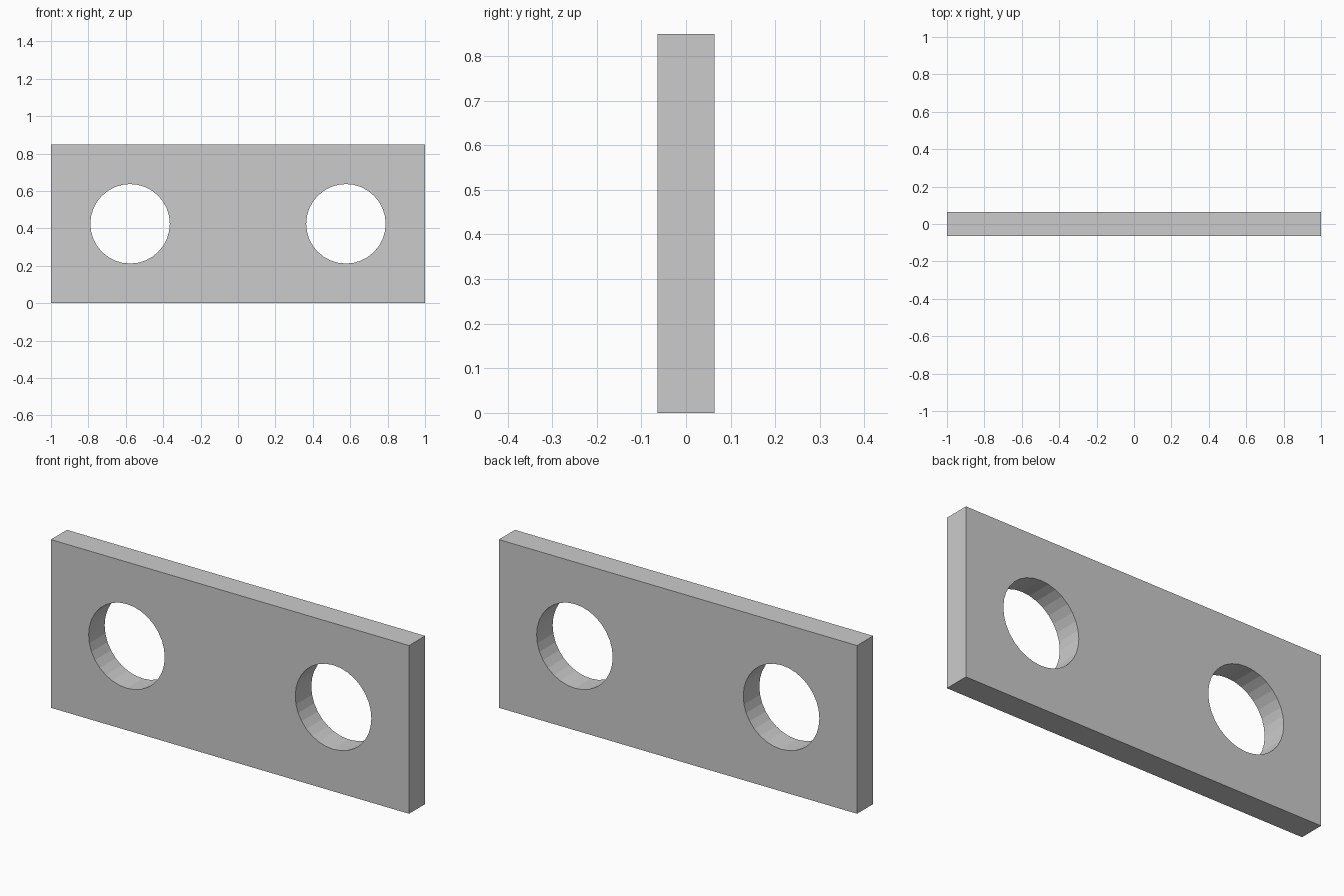
import bpy
import math

if "Cube" in bpy.data.objects:
    bpy.data.objects.remove(bpy.data.objects["Cube"])

LENGTH, THICK, HEIGHT = 2.0, 0.128, 0.849
HOLE_X, HOLE_R, HOLE_SIDES = 0.577, 0.2125, 32

# Flat rectangular plate standing on its long edge
bpy.ops.mesh.primitive_cube_add(size=1, location=(0, 0, HEIGHT / 2))
plate = bpy.context.object
plate.name = "plate"
plate.scale = (LENGTH, THICK, HEIGHT)
bpy.ops.object.transform_apply(location=False, rotation=False, scale=True)

# Two round through-holes, mirrored left and right
for side, label in ((-1, "left"), (1, "right")):
    bpy.ops.mesh.primitive_cylinder_add(
        vertices=HOLE_SIDES, radius=HOLE_R, depth=THICK * 3,
        location=(side * HOLE_X, 0, HEIGHT / 2), rotation=(math.pi / 2, 0, 0))
    cutter = bpy.context.object
    cutter.name = f"{label}_hole_cutter"
    cutter.hide_render = True
    cutter.display_type = 'WIRE'
    cut = plate.modifiers.new(f"{label}_hole", 'BOOLEAN')
    cut.operation = 'DIFFERENCE'
    cut.solver = 'EXACT'
    cut.object = cutter
